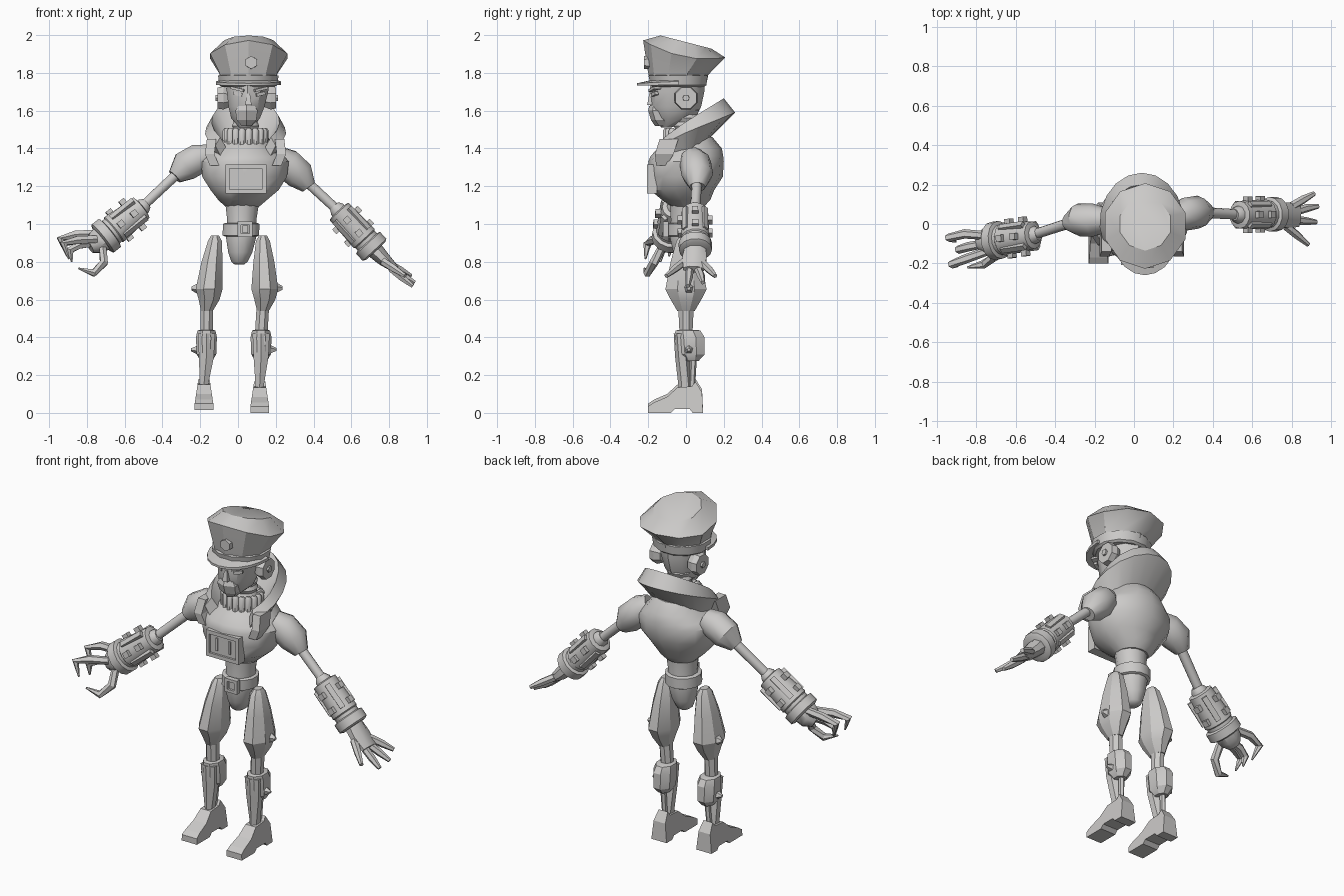
import bpy, bmesh, math
from mathutils import Vector, Matrix

metal = bpy.data.materials.new("plain_grey")
metal.diffuse_color = (0.6, 0.59, 0.58, 1)


def finish(name, bm, angle=38):
    bmesh.ops.recalc_face_normals(bm, faces=bm.faces[:])
    for f in bm.faces:
        f.smooth = angle > 0
    for e in bm.edges:
        e.smooth = e.calc_face_angle(3.0) < math.radians(angle)
    me = bpy.data.meshes.new(name)
    bm.to_mesh(me)
    bm.free()
    me.materials.append(metal)
    ob = bpy.data.objects.new(name, me)
    bpy.context.scene.collection.objects.link(ob)


def loft(bm, rings):
    vs = [[bm.verts.new(p) for p in r] for r in rings]
    n = len(vs[0])
    for a, b in zip(vs, vs[1:]):
        for i in range(n):
            j = (i + 1) % n
            bm.faces.new((a[i], a[j], b[j], b[i]))
    bm.faces.new(vs[0][::-1])
    bm.faces.new(vs[-1])


def level(z, cx, cy, rx, ry, n=12, tilt=0.0, bow=0.0):
    out = []
    for i in range(n):
        a = 2 * math.pi * (i + 0.5) / n
        s = math.sin(a)
        out.append((cx + rx * math.cos(a), cy + ry * s, z + tilt * s + bow * s * s))
    return out


def stack(bm, rows, n=12):
    loft(bm, [level(*r, n=n) for r in rows])


def frame(d):
    # local x runs along d, local z stays near world y
    d = d.normalized()
    ref = Vector((0, 1, 0)) if abs(d.y) < 0.9 else Vector((0, 0, 1))
    u = ref.cross(d).normalized()
    return Matrix((d, u, d.cross(u))).transposed()


def tube(bm, pts, radii, n=8):
    pts = [Vector(p) for p in pts]
    rings = []
    for i, p in enumerate(pts):
        m = frame(pts[min(i + 1, len(pts) - 1)] - pts[max(i - 1, 0)])
        r = radii[i]
        ru, rv = r if isinstance(r, tuple) else (r, r)
        ang = [2 * math.pi * (k + 0.5) / n for k in range(n)]
        rings.append([p + m @ Vector((0, ru * math.cos(a), rv * math.sin(a))) for a in ang])
    loft(bm, rings)


def box(bm, c, size, rot=None):
    m = Matrix.Translation(Vector(c)) @ (rot.to_4x4() if rot else Matrix()) @ Matrix.Diagonal((*size, 1))
    bmesh.ops.create_cube(bm, size=1, matrix=m)


def border(bm, c, w, h, t, depth):
    x, y, z = c
    for s in (-1, 1):
        box(bm, (x + s * (w - t) / 2, y, z), (t, depth, h))
        box(bm, (x, y, z + s * (h - t) / 2), (w - 2 * t, depth, t))


# Torso and waist
bm = bmesh.new()
stack(bm, [(1.09, .022, .01, .09, .085), (1.13, .025, 0, .135, .13), (1.18, .035, -.02, .185, .17),
           (1.25, .035, 0, .23, .195), (1.33, .037, 0, .238, .2), (1.36, .038, .005, .21, .192),
           (1.40, .04, .02, .165, .17), (1.46, .04, .03, .12, .11)], 14)
finish("torso", bm)
bm = bmesh.new()
stack(bm, [(1.11, .022, 0, .092, .088), (1.02, .02, 0, .08, .083), (.94, .017, 0, .085, .09),
           (.85, .012, 0, .066, .07), (.80, .008, 0, .045, .05), (.785, .007, 0, .025, .03)])
finish("pelvis", bm)

# Belt, buckle and chest hatch
bm = bmesh.new()
stack(bm, [(.935, .015, 0, .09, .095), (.94, .015, 0, .1, .104), (1.0, .017, 0, .1, .104), (1.005, .017, 0, .09, .095)])
finish("belt", bm)
bm = bmesh.new()
border(bm, (.038, -.108, .972), .08, .08, .017, .03)
box(bm, (.038, -.105, .972), (.03, .02, .04))
finish("buckle", bm, 0)
bm = bmesh.new()
border(bm, (.042, -.18, 1.238), .216, .155, .022, .055)
box(bm, (.042, -.178, 1.238), (.18, .035, .12))
for x in (.0, .085):
    box(bm, (x, -.197, 1.24), (.012, .012, .075))
finish("chest_hatch", bm, 0)

# Neck with ribs and a ring of small cylinders
bm = bmesh.new()
rows = [(1.40 + .02 * i, .04, .01 - .001 * i, .075 - .01 * (i % 2), .072 - .01 * (i % 2)) for i in range(12)]
stack(bm, rows)
finish("neck", bm)
bm = bmesh.new()
for i in range(18):
    a = 2 * math.pi * i / 18
    x, y = .04 + .103 * math.cos(a), -.015 + .09 * math.sin(a)
    stack(bm, [(z, x, y, r, r) for z, r in ((1.41, .01), (1.42, .02), (1.495, .02), (1.508, .01))], 8)
finish("neck_cylinders", bm)

# Tall collar, high at the back and low at the front
bm = bmesh.new()
rings = []
for k in range(15):
    a = math.radians(-132 + 264 * k / 14)
    w = (1 + math.cos(a)) / 2
    ring = []
    for rx, back, front, z0, dz in ((.15, .09, .19, 1.30, .12), (.215, .26, .21, 1.38, .21),
                                    (.18, .2, .17, 1.42, .245), (.12, .05, .13, 1.36, .12)):
        ry = back if math.cos(a) > 0 else front
        ring.append((.04 + rx * math.sin(a), ry * math.cos(a), z0 + dz * w))
    rings.append(ring)
loft(bm, rings)
finish("collar", bm)
bm = bmesh.new()
for s in (-1, 1):
    loft(bm, [level(z, .04 + s * x, y, .035, ry, 4) for z, x, y, ry in
              ((1.31, .165, -.13, .04), (1.37, .19, -.115, .07), (1.45, .18, -.09, .07))])
finish("lapels", bm, 0)

# Head, muzzle and facial details
bm = bmesh.new()
stack(bm, [(1.51, .035, -.105, .03, .025), (1.56, .04, -.06, .08, .11), (1.62, .045, -.055, .1, .135),
           (1.70, .05, -.048, .115, .145), (1.78, .053, -.042, .125, .14)], 10)
finish("head", bm)
bm = bmesh.new()
loft(bm, [level(z, .045, y, rx, .045, 6) for z, y, rx in
          ((1.52, -.12, .03), (1.55, -.14, .06), (1.60, -.155, .068), (1.625, -.15, .05))])
finish("muzzle", bm, 0)
bm = bmesh.new()
stack(bm, [(1.63, .055, -.19, .024, .022), (1.69, .055, -.18, .012, .02)], 4)
finish("nose", bm, 0)
for part, z, y, size in (("eyes", 1.688, -.166, (.05, .02, .018)), ("brows", 1.714, -.166, (.075, .04, .014))):
    bm = bmesh.new()
    for s in (-1, 1):
        rot = Matrix.Rotation(s * .42, 3, 'Z') @ Matrix.Rotation(-s * .22, 3, 'Y')
        box(bm, (.06 + s * .058, y, z), size, rot)
    finish(part, bm, 0)
bm = bmesh.new()
for s in (-1, 1):
    c = Vector((.047, 0, 1.667))
    X = Vector((s, 0, 0))
    tube(bm, [c + X * .09, c + X * .125, c + X * .155, c + X * .155, c + X * .14],
         [.05, .066, .06, .042, .036], 8)
    tube(bm, [c + X * .13, c + X * .165], [.022, .018], 6)
finish("ear_discs", bm, 25)

# Peaked cap
bm = bmesh.new()
loft(bm, [level(1.775, .055, -.042, .155, .155, 10, -.012), level(1.80, .055, -.042, .162, .16, 10, -.01),
          level(1.885, .057, -.01, .215, .217, 10, -.045, .042), level(1.963, .057, 0, .135, .135, 10, -.035)])
finish("cap_crown", bm, 30)
bm = bmesh.new()
stack(bm, [(1.725, .054, -.04, .145, .14), (1.735, .054, -.04, .158, .153),
           (1.785, .055, -.042, .166, .162), (1.79, .055, -.042, .15, .15)])
finish("cap_band", bm)
bm = bmesh.new()
rings = []
for k in range(11):
    a = math.pi * (1 + k / 10)
    c, s = math.cos(a), math.sin(a)
    rings.append([(.055 + .14 * c, -.04 + .13 * s, 1.765), (.055 + .172 * c, -.04 + .22 * s, 1.755 + .01 * s),
                  (.055 + .172 * c, -.04 + .22 * s, 1.737 + .005 * s), (.055 + .14 * c, -.04 + .13 * s, 1.742)])
loft(bm, rings)
finish("cap_visor", bm)
bm = bmesh.new()
tube(bm, [(.07, y, 1.855) for y in (-.17, -.222, -.222, -.21)], [.036, .034, .022, .02], 6)
tube(bm, [(.07, -.2, 1.855), (.07, -.222, 1.855)], [.014, .01], 8)
finish("cap_badge", bm, 0)

# Legs: x positions for hip, thigh, knee top, calf, ankle
for side, s, lift, (x0, x1, x2, x3, x4) in (("right", -1, .015, (-.122, -.153, -.165, -.167, -.18)),
                                            ("left", 1, 0, (.132, .142, .132, .122, .115))):
    bm = bmesh.new()
    stack(bm, [(.54, x2, 0, .034, .05), (.60, x1, 0, .06, .088), (.655, x1, 0, .077, .118),
               (.80, (x0 + x1) / 2, 0, .06, .088), (.91, x0, 0, .04, .055), (.94, x0, 0, .022, .03)], 8)
    finish(side + "_thigh", bm, 28)
    bm = bmesh.new()
    stack(bm, [(.40, x3, 0, .036, .036), (.57, x2, 0, .036, .045)], 8)
    finish(side + "_knee_rod", bm)
    bm = bmesh.new()
    stack(bm, [(.275, x3, .03, .034, .04), (.31, x3, .025, .056, .08), (.40, x3, .02, .06, .085),
               (.435, x3, .01, .052, .072), (.44, x3, .01, .04, .055)], 8)
    finish(side + "_knee_guard", bm, 28)
    bm = bmesh.new()
    stack(bm, [(.09, x4, -.005, .028, .036), (.15, x4, -.005, .026, .036), (.30, x3, -.02, .046, .038),
               (.42, x3, -.03, .052, .035)], 6)
    stack(bm, [(.1, x4, .03, .014, .016), (.3, x3, .04, .016, .018)], 6)
    finish(side + "_shin", bm, 28)
    bm = bmesh.new()
    for x, z, r in ((x1 + s * .062, .66, .03), (x3 + s * .05, .335, .024)):
        tube(bm, [(x, .015, z), (x + s * .032, .015, z)], [r, r * .35], 5)
    finish(side + "_leg_bolts", bm, 0)
    # Foot: side profile given width that shrinks with height
    bm = bmesh.new()
    prof = [(-.2, 0), (-.2, .035), (-.17, .055), (-.1, .085), (-.045, .135), (.03, .14), (.05, .165),
            (.085, .11), (.09, 0), (.035, 0), (.02, .02), (-.06, .02), (-.08, 0)]
    loft(bm, [[(x4 + k * (.05 - .15 * max(z - .03, 0)), y, z + lift) for y, z in prof] for k in (-1, 1)])
    finish(side + "_foot", bm, 0)

# Arms: shoulder cap, rod, gauntlet with strips and studs
arms = {
    "right": ([(-.15, .02, 1.36), (-.21, .02, 1.345), (-.28, .02, 1.305), (-.335, .005, 1.25)],
              (-.50, -.055, 1.095), (-.73, -.088, .912), .097),
    "left": ([(.21, .03, 1.35), (.26, .05, 1.32), (.325, .06, 1.26), (.375, .06, 1.195)],
             (.525, .047, 1.078), (.735, .05, .85), .088),
}
for side, (shoulder, a, b, r) in arms.items():
    a, b = Vector(a), Vector(b)
    bm = bmesh.new()
    tube(bm, shoulder, [.065, .084, .084, .042], 10)
    finish(side + "_shoulder", bm)
    bm = bmesh.new()
    tube(bm, [shoulder[2], a.lerp(b, .1)], [.028, .026], 10)
    tube(bm, [a.lerp(b, t) for t in (-.08, 0, .12)], [.03, .045, .045], 10)
    finish(side + "_arm_rod", bm)
    bm = bmesh.new()
    prof = [(.03, .045), (.05, .07), (.68, r * .87), (.70, r * .8), (.76, r * .8), (.78, r), (.94, r), (.97, r * .8)]
    tube(bm, [a.lerp(b, t) for t, _ in prof], [q for _, q in prof], 14)
    finish(side + "_gauntlet", bm, 30)
    bm = bmesh.new()
    m = frame(b - a)
    for i in range(8):
        rot = m @ Matrix.Rotation(2 * math.pi * i / 8, 3, 'X')
        out = rot @ Vector((0, 0, 1))
        if i % 2:
            box(bm, a.lerp(b, .36) + out * r * .8, (.15, .03, .025), rot)
        else:
            for t in (.25, .55):
                box(bm, a.lerp(b, t) + out * r * .85, (.034, .034, .035), rot)
    finish(side + "_gauntlet_studs", bm, 0)

# Clawed hand
bm = bmesh.new()
tube(bm, [(-.71, -.086, .93), (-.75, -.09, .9), (-.785, -.1, .88)], [.075, .068, .04], 8)
finish("right_palm", bm)
bm = bmesh.new()
for pts in ([(-.74, -.06, .95), (-.86, -.05, .945), (-.94, -.07, .92), (-.905, -.09, .83)],
            [(-.75, -.14, .92), (-.85, -.175, .915), (-.925, -.205, .895), (-.895, -.215, .815)],
            [(-.76, -.1, .9), (-.84, -.115, .89), (-.89, -.13, .86), (-.88, -.135, .80)],
            [(-.715, -.13, .87), (-.71, -.17, .795), (-.765, -.205, .74), (-.845, -.22, .765)]):
    tube(bm, pts, [.022, .024, .022, .005], 6)
finish("right_claws", bm, 30)

# Open hand
bm = bmesh.new()
tube(bm, [(.72, .05, .866), (.77, .045, .815), (.835, .04, .76)], [(.05, .06), (.04, .07), (.022, .06)], 8)
finish("left_palm", bm)
bm = bmesh.new()
for pts in ([(.80, .09, .79), (.86, .125, .757), (.915, .155, .725)],
            [(.81, .06, .77), (.875, .08, .725), (.935, .09, .69)],
            [(.81, .02, .765), (.87, .015, .715), (.925, .01, .672)],
            [(.77, -.01, .80), (.825, -.055, .765), (.885, -.105, .725)]):
    tube(bm, pts, [.022, .021, .012], 6)
finish("left_fingers", bm, 30)
